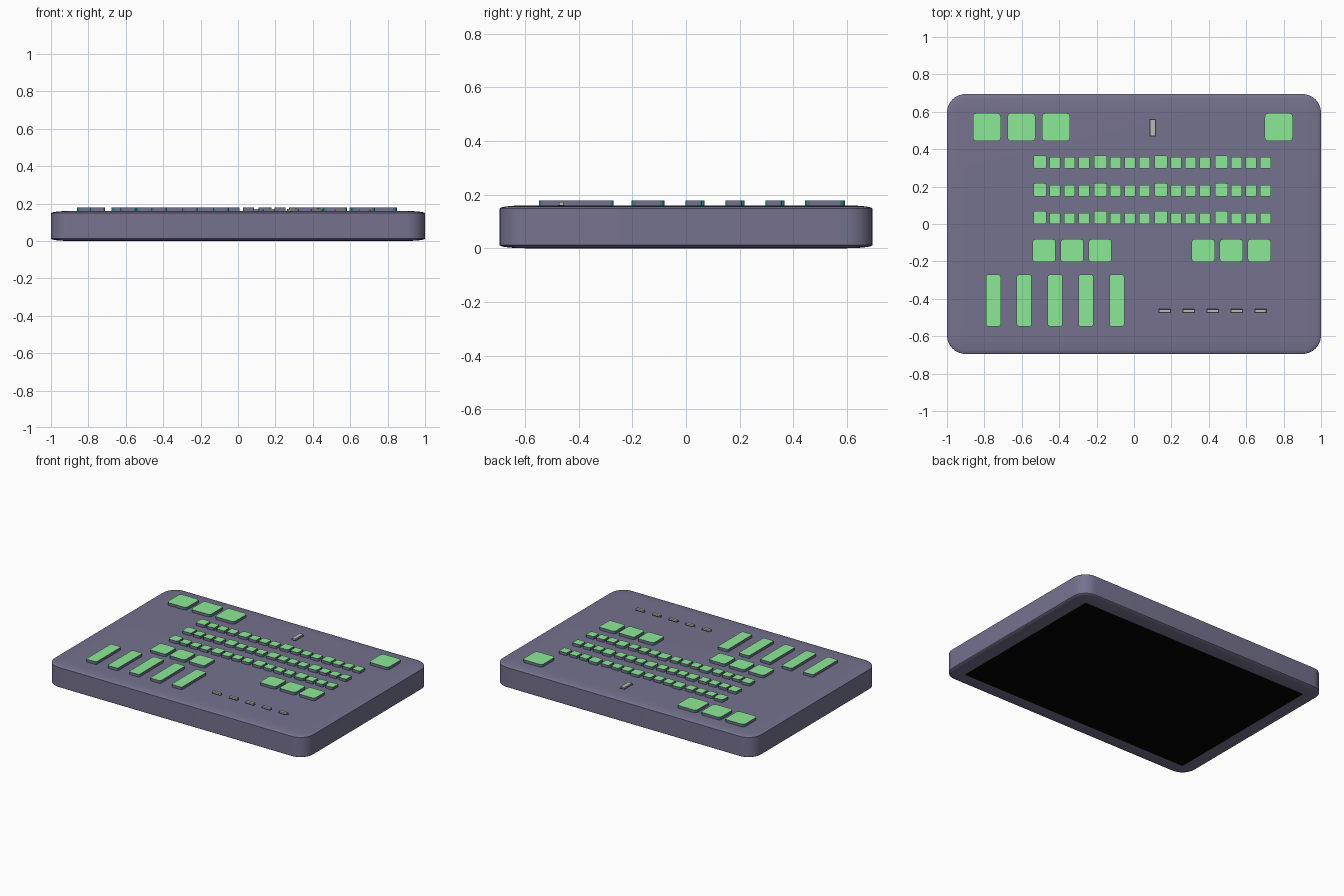
import bpy, bmesh, math

if "Cube" in bpy.data.objects:
    bpy.data.objects.remove(bpy.data.objects["Cube"])


def material(name, rgb):
    m = bpy.data.materials.new(name)
    m.diffuse_color = (*rgb, 1)
    m.use_nodes = True
    m.node_tree.nodes["Principled BSDF"].inputs["Base Color"].default_value = m.diffuse_color
    return m


PURPLE = material("purple", (0.178, 0.168, 0.270))
GREEN = material("green", (0.26, 0.82, 0.31))
TEAL = material("teal", (0.03, 0.22, 0.22))
BLACK = material("black", (0.001, 0.001, 0.001))
GREY = material("grey", (0.50, 0.49, 0.47))
DARK = material("dark", (0.03, 0.03, 0.03))


def rounded_ring(bm, w, d, r, inset, z, seg):
    """Rounded rectangle loop, inset toward the straight core."""
    verts = []
    for k, (sx, sy) in enumerate([(1, 1), (-1, 1), (-1, -1), (1, -1)]):
        for i in range(seg + 1):
            a = math.pi / 2 * (k + i / seg)
            verts.append(bm.verts.new((sx * (w / 2 - r) + (r - inset) * math.cos(a),
                                       sy * (d / 2 - r) + (r - inset) * math.sin(a), z)))
    return verts


def slab(name, x, y, w, d, r, profile, seg, mats, pick):
    """Loft rounded loops along a profile of (inset, z), capped both ends."""
    bm = bmesh.new()
    rings = [rounded_ring(bm, w, d, r, i, z, seg) for i, z in profile]
    n = len(rings[0])
    for lo, hi in zip(rings, rings[1:]):
        for i in range(n):
            j = (i + 1) % n
            bm.faces.new((lo[i], lo[j], hi[j], hi[i]))
    bm.faces.new(rings[0][::-1])
    bm.faces.new(rings[-1])
    bmesh.ops.remove_doubles(bm, verts=bm.verts, dist=1e-5)
    bmesh.ops.recalc_face_normals(bm, faces=bm.faces)
    for f in bm.faces:
        f.material_index = pick(f)
    me = bpy.data.meshes.new(name)
    bm.to_mesh(me)
    bm.free()
    for m in mats:
        me.materials.append(m)
    ob = bpy.data.objects.new(name, me)
    ob.location = (x, y, 0)
    bpy.context.collection.objects.link(ob)
    return ob


# Case: shallow rounded rims above and below, black flat underside
R, RIM, H, STEPS = 0.1, 0.012, 0.16, 5
curve = [(R * (1 - math.cos(math.pi / 2 * i / STEPS)),
          RIM * (1 - math.sin(math.pi / 2 * i / STEPS))) for i in range(STEPS + 1)]
profile = curve[::-1] + [(i, H - z) for i, z in curve]
case = slab("case", 0, 0, 2.0, 1.39, R, profile, 8, [PURPLE, BLACK],
            lambda f: int(f.normal.z < -0.99 and f.calc_area() > 1))


def key_colour(f):
    if f.normal.z > 0.5:
        return 1
    return 2 if max(abs(f.normal.x), abs(f.normal.y)) < 0.98 else 0


def key(name, x, y, w, d, r):
    slab(name, x, y, w, d, r, [(0, 0.15), (0, 0.179)], 3,
         [PURPLE, GREEN, TEAL], key_colour)


# Large square buttons along the back edge
for x in (-0.787, -0.602, -0.417, 0.774):
    key("square_button", x, 0.518, 0.15, 0.15, 0.02)

# Three rows of step buttons in groups of four, first of each group larger
for y in (0.332, 0.183, 0.034):
    for g in range(4):
        x = -0.503 + 0.3235 * g
        key("step_button_large", x, y, 0.07, 0.07, 0.01)
        for i in range(3):
            key("step_button", x + 0.08 + 0.0775 * i, y - 0.005, 0.06, 0.06, 0.006)

# Two groups of medium buttons
for start in (-0.481, 0.370):
    for i in range(3):
        key("medium_button", start + 0.15 * i, -0.142, 0.124, 0.122, 0.016)

# Long pads at the front left
for i in range(5):
    key("long_pad", -0.752 + 0.165 * i, -0.409, 0.08, 0.276, 0.01)


def indicator(name, x, y, w, d):
    for part, shrink, top, m in (("_frame", 0, 0.162, DARK), ("", 0.006, 0.172, GREY)):
        slab(name + part, x, y, w - shrink, d - shrink, 0.003,
             [(0, 0.15), (0, top)], 2, [m], lambda f: 0)


# Small indicator bars at the front right and one upright bar at the back
for i in range(5):
    indicator("indicator_bar", 0.165 + 0.128 * i, -0.465, 0.066, 0.024)
indicator("upright_bar", 0.10, 0.514, 0.034, 0.094)

# Smooth the case while keeping the sharp edges
bpy.ops.object.select_all(action='DESELECT')
case.select_set(True)
bpy.context.view_layer.objects.active = case
bpy.ops.object.shade_smooth_by_angle(angle=math.radians(30))
